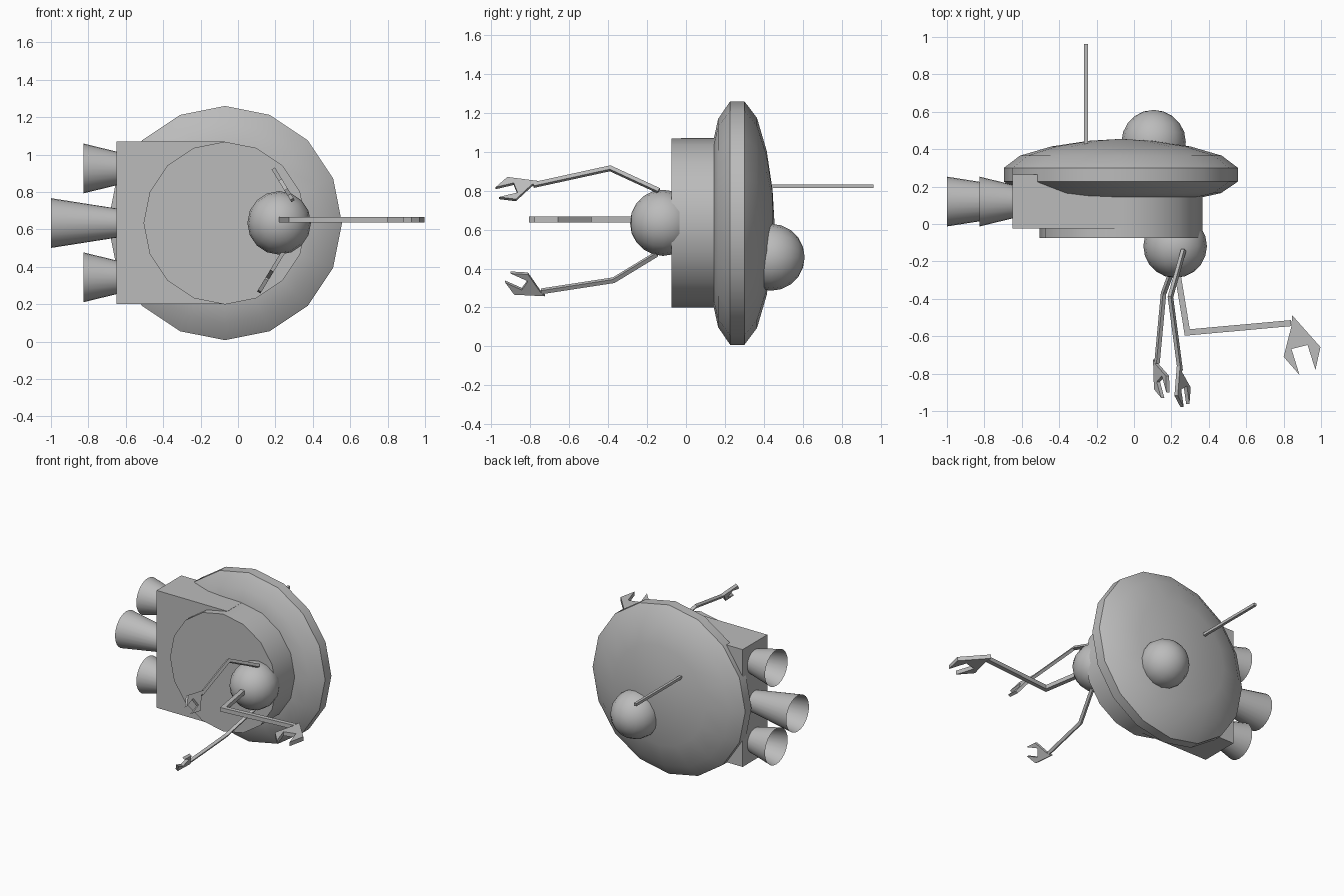
import bpy, bmesh, math
from mathutils import Vector, Matrix

cube = bpy.data.objects.get("Cube")
if cube:
    bpy.data.objects.remove(cube, do_unlink=True)

grey = bpy.data.materials.new("hull_grey")
grey.use_nodes = True
GREY = (0.5, 0.5, 0.5, 1)
grey.diffuse_color = GREY
grey.node_tree.nodes["Principled BSDF"].inputs["Base Color"].default_value = GREY


def finish(bm, name, smooth=None):
    bmesh.ops.recalc_face_normals(bm, faces=bm.faces)
    mesh = bpy.data.meshes.new(name)
    bm.to_mesh(mesh)
    bm.free()
    mesh.materials.append(grey)
    ob = bpy.data.objects.new(name, mesh)
    bpy.context.collection.objects.link(ob)
    if smooth:
        bpy.ops.object.select_all(action='DESELECT')
        ob.select_set(True)
        bpy.context.view_layer.objects.active = ob
        bpy.ops.object.shade_smooth_by_angle(angle=math.radians(smooth))
    return ob


def box(name, low, high):
    low, high = Vector(low), Vector(high)
    bm = bmesh.new()
    bmesh.ops.create_cube(bm, size=1)
    for v in bm.verts:
        v.co = (low + high) / 2 + v.co * (high - low)
    return finish(bm, name)


def lathe(name, profile, centre, axis, sides=16, smooth=30):
    """Revolve (distance along axis, radius) pairs about the axis."""
    bm = bmesh.new()
    axis = Vector(axis)
    points = [bm.verts.new(Vector((0, 0, r)) + axis * a) for a, r in profile]
    edges = [bm.edges.new(pair) for pair in zip(points, points[1:])]
    bmesh.ops.spin(bm, geom=points + edges, cent=(0, 0, 0), axis=axis,
                   angle=math.tau, steps=sides, use_merge=False)
    bmesh.ops.remove_doubles(bm, verts=bm.verts, dist=0.0005)
    bmesh.ops.translate(bm, vec=centre, verts=bm.verts)
    return finish(bm, name, smooth)


def ball(name, centre, radius):
    bm = bmesh.new()
    bmesh.ops.create_uvsphere(bm, u_segments=16, v_segments=10, radius=radius)
    bmesh.ops.rotate(bm, verts=bm.verts, matrix=Matrix.Rotation(math.pi / 2, 3, 'X'))
    bmesh.ops.translate(bm, vec=centre, verts=bm.verts)
    return finish(bm, name, 40)


def plate(name, outline, origin, out, thick):
    """Flat plate in the plane of the outward direction and y."""
    bm = bmesh.new()
    out, origin = Vector(out).normalized(), Vector(origin)
    side = out.cross(Vector((0, 1, 0)))
    face = bm.faces.new([bm.verts.new(origin + out * p.x + Vector((0, p.y, 0))
                                      - side * thick / 2) for p in outline])
    ext = bmesh.ops.extrude_face_region(bm, geom=[face])
    moved = [g for g in ext["geom"] if isinstance(g, bmesh.types.BMVert)]
    bmesh.ops.translate(bm, vec=side * thick, verts=moved)
    return finish(bm, name)


# Hull: saucer, front drum and engine block
HULL = (-0.07, 0, 0.634)
lathe("saucer", [(0.125, 0), (0.13, 0.3), (0.14, 0.42), (0.165, 0.535), (0.227, 0.626),
                 (0.3, 0.626), (0.365, 0.54), (0.415, 0.37), (0.445, 0.17), (0.455, 0)],
      HULL, (0, 1, 0))
lathe("front_drum", [(-0.075, 0), (-0.075, 0.435), (0.2, 0.435)], HULL, (0, 1, 0))
box("engine_block", (-0.65, -0.025, 0.2), (-0.07, 0.265, 1.07))

# Open rocket nozzles
for name, z, length, inner, outer in (("upper_nozzle", 0.926, 0.175, 0.09, 0.133),
                                      ("middle_nozzle", 0.634, 0.35, 0.078, 0.133),
                                      ("lower_nozzle", 0.344, 0.175, 0.09, 0.133)):
    lathe(name, [(0, inner), (length, outer)], (-0.65, 0.12, z), (-1, 0, 0), 24)

# Bubbles and aerial
ball("front_bubble", (0.22, -0.118, 0.635), 0.17)
ball("rear_bubble", (0.105, 0.438, 0.458), 0.172)
box("aerial", (-0.266, 0.4, 0.813), (-0.246, 0.963, 0.833))

# Claw outline relative to the wrist
CLAW = [Vector(p) for p in ((0.005, 0.043), (0.157, -0.128), (0.13, -0.25), (0.088, -0.117),
                            (0.002, -0.138), (0.045, -0.277), (-0.04, -0.18), (0.002, -0.015))]


def arm(name, origin, out, elbow, wrist, scale, turn):
    elbow, wrist = Vector(elbow), Vector(wrist)
    half = 0.016 * scale
    n1 = elbow.orthogonal().normalized() * half
    n2 = (wrist - elbow).orthogonal().normalized() * half
    mitre = (n1 + n2) * (2 * half * half / (n1 + n2).length_squared)
    plate(name, [n1, elbow + mitre, wrist + n2, wrist - n2, elbow - mitre, -n1],
          origin, out, 0.03 * scale)
    spin = Matrix.Rotation(math.radians(turn), 2)
    plate(name + "_claw", [wrist + spin @ p * scale for p in CLAW], origin, out, 0.03 * scale)


# Three jointed arms fanned around the front bubble
arm("left_arm", (0.215, -0.155, 0.652), (1, 0, 0), (0.07, -0.425), (0.625, -0.375), 1, 0)
arm("upper_arm", (0.265, -0.14, 0.8), (-0.52, 0, 0.854), (0.135, -0.25), (0.034, -0.645), 0.69, -33)
arm("lower_arm", (0.24, -0.15, 0.475), (-0.52, 0, -0.854), (0.158, -0.222), (0.225, -0.594), 0.69, -45)
